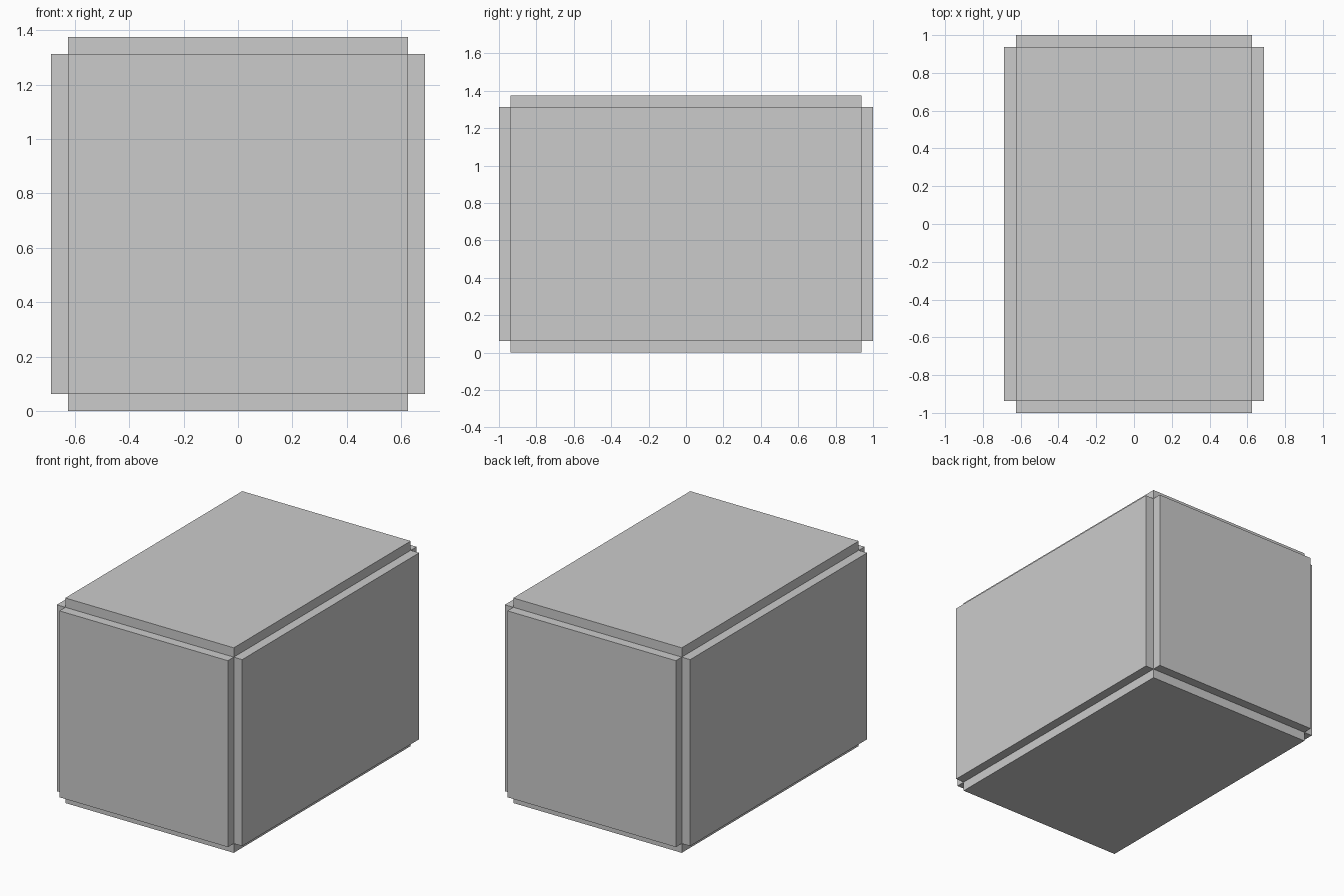
import bpy

if "Cube" in bpy.data.objects:
    bpy.data.objects.remove(bpy.data.objects["Cube"])

# Inner box half sizes, panel thickness and centre height
HALF = (0.625, 0.9375, 0.625)
T = 0.0625
MID = 0.6875

NAMES = (("left_panel", "right_panel"),
         ("front_panel", "back_panel"),
         ("bottom_panel", "top_panel"))


def add_panel(name, axis, side):
    """Flat slab lying on one face of the inner box."""
    size = [2 * h for h in HALF]
    size[axis] = T
    loc = [0, 0, MID]
    loc[axis] += side * (HALF[axis] + T / 2)
    bpy.ops.mesh.primitive_cube_add(size=1, location=loc)
    ob = bpy.context.object
    ob.name = name
    ob.scale = size
    bpy.ops.object.transform_apply(location=False, rotation=False, scale=True)


# Six panels, one pair per axis, leaving stepped notches along the edges
for axis, pair in enumerate(NAMES):
    for name, side in zip(pair, (-1, 1)):
        add_panel(name, axis, side)
